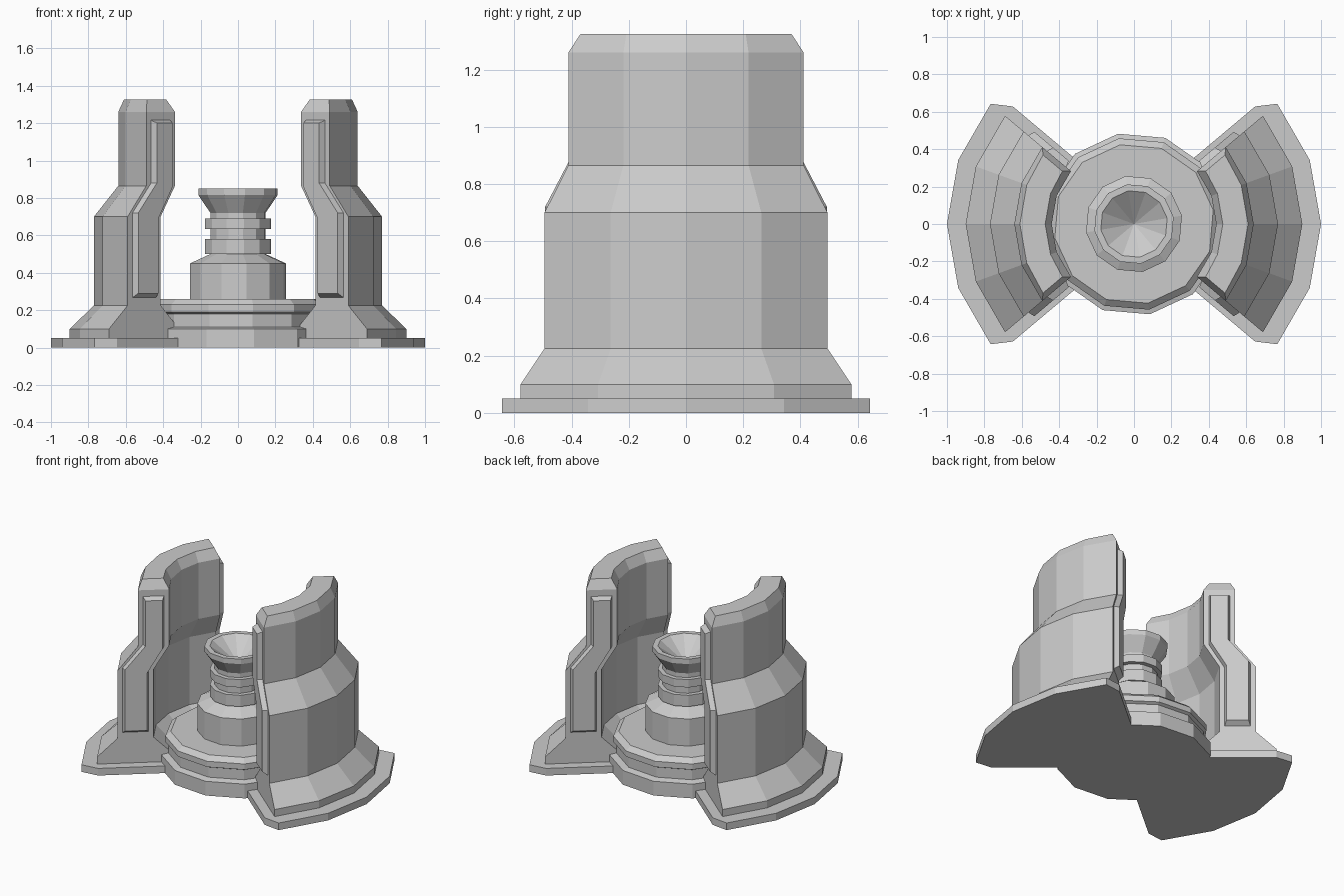
import bpy, bmesh
from math import cos, sin, radians

if "Cube" in bpy.data.objects:
    bpy.data.objects.remove(bpy.data.objects["Cube"])


def finish(name, bm, axes=(False, False)):
    bmesh.ops.recalc_face_normals(bm, faces=bm.faces)
    me = bpy.data.meshes.new(name)
    bm.to_mesh(me)
    bm.free()
    ob = bpy.data.objects.new(name, me)
    bpy.context.collection.objects.link(ob)
    if any(axes):
        m = ob.modifiers.new("Mirror", 'MIRROR')
        m.use_axis = (axes[0], axes[1], False)
        m.use_mirror_merge = False
    return ob


def stack(bm, loops):
    """Bridge equal-length closed loops of points; return vert rows."""
    rows = [[bm.verts.new(p) for p in lp] for lp in loops]
    for a, b in zip(rows, rows[1:]):
        for i in range(len(a)):
            j = (i + 1) % len(a)
            bm.faces.new((a[i], a[j], b[j], b[i]))
    return rows


def lathe(name, profile, tip_z, sides=12, turn=10):
    bm = bmesh.new()
    loops = [[(r * cos(radians(turn + 360 * i / sides)),
               r * sin(radians(turn + 360 * i / sides)), z)
              for i in range(sides)] for r, z in profile]
    rows = stack(bm, loops)
    bm.faces.new(rows[0])
    tip = bm.verts.new((0, 0, tip_z))
    top = rows[-1]
    for i in range(sides):
        bm.faces.new((top[i], top[(i + 1) % sides], tip))
    return finish(name, bm)


HALF = 40  # half angle of each curved wall


def polar(r, deg, z, off=0.0):
    """Point at radius r and angle, pushed sideways past the end plane."""
    a = radians(deg)
    s = 1 if deg > 0 else -1
    return (r * cos(a) - s * off * sin(a), r * sin(a) + s * off * cos(a), z)


def arc(r, z, off):
    angs = [-HALF, -20, 0, 20, HALF]
    return [polar(r, d, z, off if abs(d) == HALF else 0) for d in angs]


# Central round base
lathe("central_base", [(.49, 0), (.49, .10), (.445, .11), (.445, .18),
                       (.465, .19), (.465, .23), (.43, .26)], .26)

# Ribbed post with flared cup
lathe("central_post", [(.26, .25), (.26, .45), (.15, .50), (.18, .50),
                       (.18, .58), (.15, .58), (.15, .635), (.18, .635),
                       (.18, .69), (.15, .69), (.15, .72), (.215, .815),
                       (.215, .85), (.18, .85)], .72)

# Curved walls: height, inner radius, outer radius, end offset
levels = [(.03, .41, .90, 0), (.10, .41, .90, 0), (.225, .54, .77, 0),
          (.70, .54, .77, 0), (.865, .44, .64, 0), (1.26, .44, .64, 0),
          (1.325, .475, .61, -.03)]
bm = bmesh.new()
rows = stack(bm, [arc(ro, z, o) + arc(ri, z, o)[::-1] for z, ri, ro, o in levels])
for row in (rows[0], rows[-1]):
    for i in range(4):
        bm.faces.new((row[i], row[i + 1], row[8 - i], row[9 - i]))
finish("curved_wall", bm, (True, False))

# Foot flanges with clipped corners
bm = bmesh.new()


def flange(z):
    return (arc(1, z, 0) + [polar(.90, HALF, z, .065), polar(.35, HALF, z, .065),
                            polar(.35, -HALF, z, .065), polar(.90, -HALF, z, .065)])


rows = stack(bm, [flange(0), flange(.05)])
for row in rows:
    bm.faces.new(row)
finish("foot_flange", bm, (True, False))

# Raised bent strips on the wall ends: (inner r, inner z), (outer r, outer z)
pairs = [((.57, .26), (.74, .26)), ((.57, .69), (.74, .72)),
         ((.47, .86), (.61, .88)), ((.47, 1.22), (.61, 1.22))]
inset = [(.015, .03), (.015, 0), (.015, 0), (.015, -.02)]
bm = bmesh.new()


def strip(depth, k):
    inner = [polar(a[0] + k * d[0], HALF, a[1] + k * d[1], depth)
             for (a, b), d in zip(pairs, inset)]
    outer = [polar(b[0] - k * d[0], HALF, b[1] + k * d[1], depth)
             for (a, b), d in zip(pairs, inset)]
    return inner + outer[::-1]


rows = stack(bm, [strip(-.01, 0), strip(.035, 1)])
for row in rows:
    for i in range(3):
        bm.faces.new((row[i], row[i + 1], row[6 - i], row[7 - i]))
finish("end_strip", bm, (True, True))
